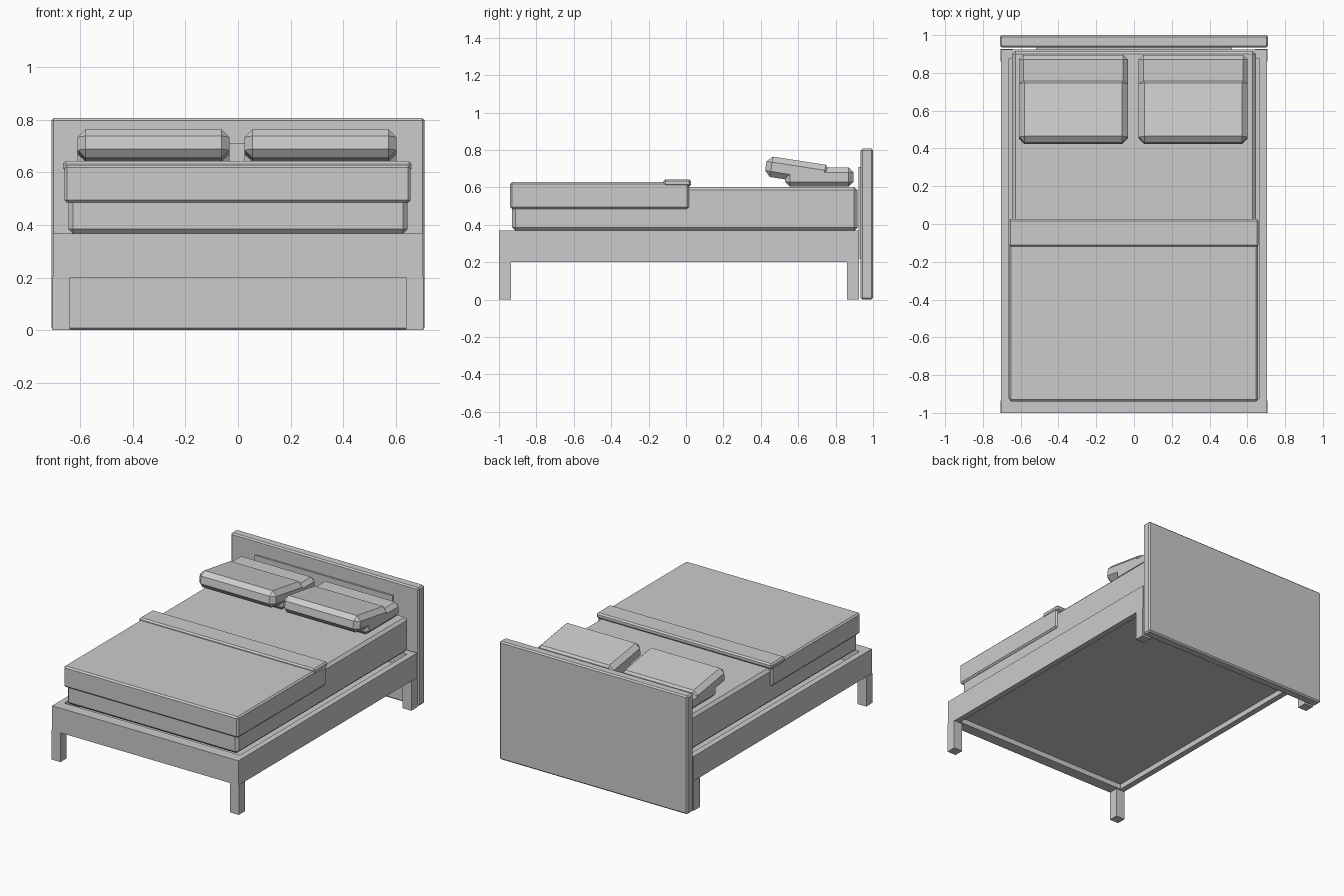
import bpy, bmesh, math
from mathutils import Matrix

if "Cube" in bpy.data.objects:
    bpy.data.objects.remove(bpy.data.objects["Cube"])


def box(name, x, y, z, bevel=0.0, tilt=0.0):
    """Flat-shaded box from (min, max) ranges, chamfered and tilted about x."""
    size = [r[1] - r[0] for r in (x, y, z)]
    centre = [(r[0] + r[1]) / 2 for r in (x, y, z)]
    bm = bmesh.new()
    bmesh.ops.create_cube(bm, size=1, matrix=Matrix.Diagonal((*size, 1)))
    if bevel:
        bmesh.ops.bevel(bm, geom=bm.edges[:], offset=bevel, segments=1,
                        profile=0.5, affect='EDGES')
    bmesh.ops.recalc_face_normals(bm, faces=bm.faces[:])
    mesh = bpy.data.meshes.new(name)
    bm.to_mesh(mesh)
    bm.free()
    ob = bpy.data.objects.new(name, mesh)
    ob.location = centre
    ob.rotation_euler.x = tilt
    bpy.context.collection.objects.link(ob)
    return ob


# Headboard and the thin backing panel in front of it
box("headboard", (-0.71, 0.71), (0.934, 1.0), (0, 0.807), 0.009)
box("headboard_panel", (-0.52, 0.52), (0.922, 0.936), (0.22, 0.71))

# Bed frame: end rails, side rails and base panel
box("foot_rail", (-0.703, 0.703), (-1.0, -0.925), (0.2, 0.368))
box("head_rail", (-0.703, 0.703), (0.875, 0.925), (0.2, 0.368))
box("base_panel", (-0.67, 0.67), (-0.93, 0.88), (0.235, 0.28))

for side, s in (("left", -1), ("right", 1)):
    def span(a, b):
        return tuple(sorted((s * a, s * b)))
    box(side + "_rail", span(0.663, 0.703), (-0.925, 0.875), (0.2, 0.368))
    # Legs
    box(side + "_front_leg", span(0.64, 0.706), (-1.0, -0.935), (0, 0.203))
    box(side + "_back_leg", span(0.64, 0.706), (0.86, 0.926), (0, 0.203))

# Mattress, duvet and folded duvet edge
box("mattress", (-0.645, 0.645), (-0.93, 0.917), (0.367, 0.603), 0.018)
box("duvet", (-0.66, 0.657), (-0.94, 0.015), (0.485, 0.628), 0.01)
box("duvet_fold", (-0.665, 0.66), (-0.12, 0.027), (0.605, 0.643), 0.01)

# Pillows: a flat one behind, a tilted one leaning on it
for side, x in (("left", (-0.61, -0.033)), ("right", (0.025, 0.602))):
    box(side + "_back_pillow", x, (0.53, 0.895), (0.604, 0.705), 0.025)
    box(side + "_front_pillow", x, (0.425, 0.77), (0.633, 0.743), 0.03,
        math.radians(-8.8))
